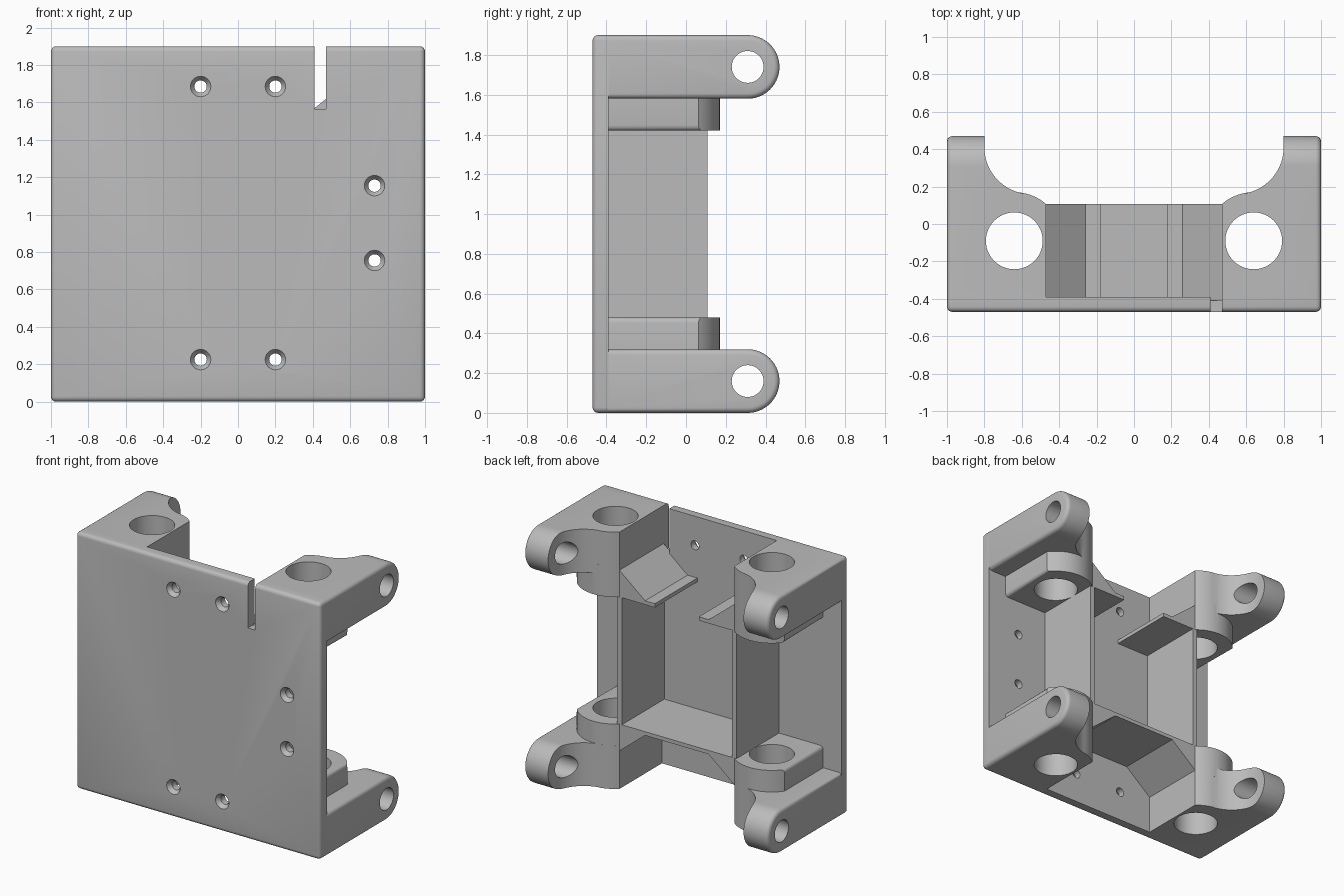
import bpy, bmesh
from math import cos, sin, pi, radians
from mathutils import Matrix, Vector

if "Cube" in bpy.data.objects:
    bpy.data.objects.remove(bpy.data.objects["Cube"])

grey = bpy.data.materials.new("plain grey")
grey.use_nodes = True
grey.diffuse_color = (0.5, 0.5, 0.5, 1)
grey.node_tree.nodes["Principled BSDF"].inputs["Base Color"].default_value = (0.5, 0.5, 0.5, 1)

R = 0.028        # edge rounding
HEIGHT = 1.9
AXES = {"x": lambda a, b, d: (d, a, b),
        "y": lambda a, b, d: (a, d, b),
        "z": lambda a, b, d: (a, b, d)}


def arc(cx, cy, r, a0, a1, n=20):
    """Points along an arc, angles in degrees."""
    angles = [radians(a0 + (a1 - a0) * i / n) for i in range(n + 1)]
    return [(cx + r * cos(a), cy + r * sin(a)) for a in angles]


def make(name, bm):
    bmesh.ops.recalc_face_normals(bm, faces=bm.faces)
    mesh = bpy.data.meshes.new(name)
    bm.to_mesh(mesh)
    bm.free()
    mesh.materials.append(grey)
    ob = bpy.data.objects.new(name, mesh)
    bpy.context.collection.objects.link(ob)
    return ob


def prism(name, outline, axis, d0, d1, round_if=None):
    """Extrude an outline along an axis; round the edges chosen by round_if."""
    bm = bmesh.new()
    place = AXES[axis]
    face = bm.faces.new([bm.verts.new(place(a, b, d0)) for a, b in outline])
    out = bmesh.ops.extrude_face_region(bm, geom=[face])["geom"]
    shift = Vector(place(0, 0, d1 - d0))
    bmesh.ops.translate(bm, vec=shift, verts=[g for g in out if isinstance(g, bmesh.types.BMVert)])
    bmesh.ops.recalc_face_normals(bm, faces=bm.faces)
    if round_if:
        edges = [e for e in bm.edges if round_if(e.verts[0].co, e.verts[1].co)]
        bmesh.ops.bevel(bm, geom=edges, offset=R, segments=4, profile=0.5, affect="EDGES")
    return make(name, bm)


def rect(a0, b0, a1, b1):
    return [(a0, b0), (a1, b0), (a1, b1), (a0, b1)]


def rod(name, axis, a, b, r, d0, d1, n=48):
    return prism(name, arc(a, b, r, 0, 360 - 360 / n, n - 1), axis, d0, d1)


def combine(target, other, operation):
    """Apply a boolean and discard the second part."""
    mod = target.modifiers.new("join", "BOOLEAN")
    mod.operation, mod.object, mod.solver = operation, other, "EXACT"
    bpy.context.view_layer.objects.active = target
    bpy.ops.object.modifier_apply(modifier=mod.name)
    bpy.data.objects.remove(other)


def mirrored(ob, axis):
    """Copy flipped across the middle of the bracket."""
    copy = ob.copy()
    copy.data = ob.data.copy()
    bpy.context.collection.objects.link(copy)
    if axis == "x":
        m = Matrix.Scale(-1, 4, (1, 0, 0))
    else:
        m = Matrix.Translation((0, 0, HEIGHT)) @ Matrix.Scale(-1, 4, (0, 0, 1))
    copy.data.transform(m)
    copy.data.flip_normals()
    return copy


# Front plate with rounded front edges and corners
body = prism("bracket_body", rect(-1, 0, 1, HEIGHT), "y", -0.47, -0.39,
             lambda p, q: not (p.y > -0.4 and q.y > -0.4))

# Corner lug: rounded arm, scooped on its inner side
profile = [(-0.44, 0)] + arc(0.31, 0.16, 0.16, -90, 90, 28) + [(-0.44, 0.32)]
lug = prism("corner_lug", profile, "x", 0.47, 1, lambda p, q: p.x > 0.99 and q.x > 0.99)
scoop = ([(0.8, 0.7)] + arc(0.55, 0.41, 0.25, 0, -79.8)
         + arc(0.64, -0.09, 0.26, 100, 130.8, 10) + [(0.4, 0.107), (0.4, 0.7)])
combine(lug, prism("scoop", scoop, "z", -0.1, 0.5), "DIFFERENCE")

# Raised boss round the upright hole
boss = arc(0.64, -0.09, 0.26, 36, 130.8) + [(0.47, -0.42), (0.85, -0.42)]
combine(lug, prism("boss", boss, "z", 0.25, 0.48,
                   lambda p, q: p.x > 0.84 and q.x > 0.84 and p.z > 0.4 and q.z > 0.4),
        "UNION")

# Side wall of the central pocket
wall = prism("pocket_wall", rect(0.45, -0.42, 0.488, 0.107), "z", 0.46, 0.95)
combine(lug, wall, "UNION")
combine(lug, rod("upright_hole", "z", 0.64, -0.09, 0.152, -0.1, 0.6), "DIFFERENCE")
combine(lug, rod("pivot_hole", "x", 0.31, 0.16, 0.08, 0.4, 1.1), "DIFFERENCE")

# Pocket floor, sloping down to the lugs underneath
floor = prism("pocket_floor",
              [(-0.472, 0.48), (-0.472, 0.28), (-0.26, 0.452), (0.26, 0.452),
               (0.472, 0.28), (0.472, 0.48)], "y", -0.41, 0.107)
# Sloping lip over the pocket, with a gap in the middle
lip = prism("pocket_lip",
            [(0.472, 1.42), (0.472, 1.62), (0.26, 1.448), (0.18, 1.448), (0.18, 1.42)],
            "y", -0.41, 0.107)

# Cable slot and countersunk screw holes in the plate
combine(body, prism("slot", rect(0.41, 1.565, 0.47, 2), "y", -0.6, -0.3), "DIFFERENCE")
for x, z in [(-0.2, 0.225), (0.2, 0.225), (-0.2, 1.685), (0.2, 1.685), (0.73, 0.755), (0.73, 1.155)]:
    combine(body, rod("screw_hole", "y", x, z, 0.033, -0.6, -0.3, 32), "DIFFERENCE")
    bm = bmesh.new()
    bmesh.ops.create_cone(bm, cap_ends=True, segments=32, radius1=0.062, radius2=0.026, depth=0.05,
                          matrix=Matrix.Translation((x, -0.455, z)) @ Matrix.Rotation(-pi / 2, 4, "X"))
    combine(body, make("countersink", bm), "DIFFERENCE")

# Repeat the lugs and lips by mirroring
top_lug = mirrored(lug, "z")
parts = [body, floor, lip, mirrored(lip, "x"), lug, top_lug, mirrored(lug, "x"), mirrored(top_lug, "x")]
for ob in parts:
    bpy.ops.object.select_all(action="DESELECT")
    ob.select_set(True)
    bpy.context.view_layer.objects.active = ob
    bpy.ops.object.shade_smooth_by_angle(angle=radians(35))
